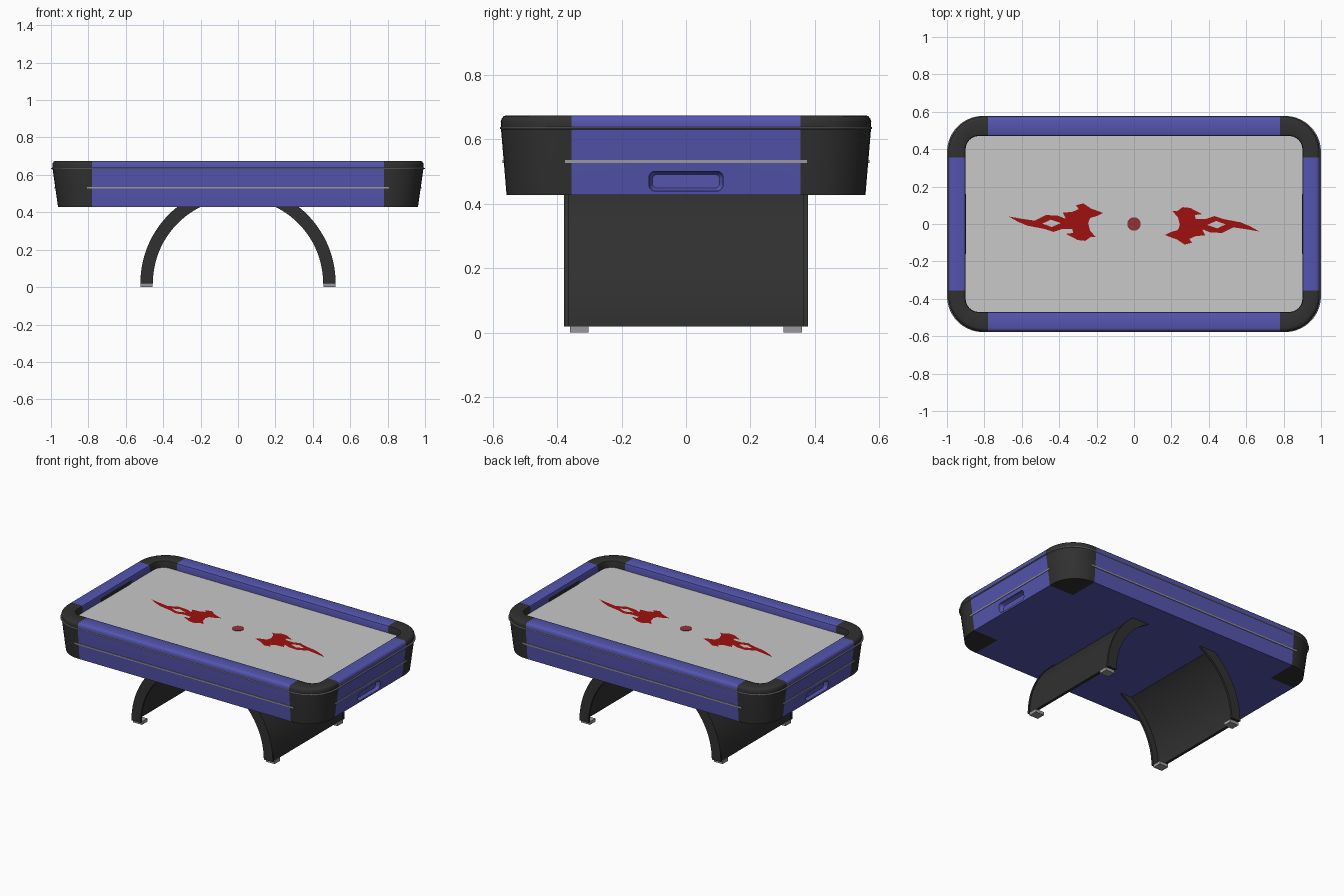
import bpy, bmesh, math

if "Cube" in bpy.data.objects:
    bpy.data.objects.remove(bpy.data.objects["Cube"])

def material(name, r, g, b):
    m = bpy.data.materials.new(name)
    m.diffuse_color = (r, g, b, 1)
    m.use_nodes = True
    m.node_tree.nodes["Principled BSDF"].inputs["Base Color"].default_value = m.diffuse_color
    return m

BLUE = material("blue_panel", 0.09, 0.09, 0.43)
BLACK = material("black_plastic", 0.03, 0.03, 0.03)
WHITE = material("playfield_grey", 0.58, 0.58, 0.58)
GREY = material("trim_grey", 0.33, 0.32, 0.32)
RED = material("flame_red", 0.35, 0.005, 0.005)
DOT = material("centre_dot_red", 0.28, 0.035, 0.04)

def finish(name, bm, mats, smooth=True):
    bmesh.ops.recalc_face_normals(bm, faces=bm.faces)
    me = bpy.data.meshes.new(name)
    bm.to_mesh(me)
    bm.free()
    for m in mats:
        me.materials.append(m)
    ob = bpy.data.objects.new(name, me)
    bpy.context.collection.objects.link(ob)
    if smooth:
        smooth_object(ob)
    return ob

def activate(ob):
    bpy.ops.object.select_all(action='DESELECT')
    ob.select_set(True)
    bpy.context.view_layer.objects.active = ob

def smooth_object(ob):
    activate(ob)
    bpy.ops.object.shade_smooth_by_angle(angle=math.radians(35))

def mirror(ob, x, y):
    mod = ob.modifiers.new("mirror", 'MIRROR')
    mod.use_axis = (x, y, False)
    mod.use_clip = False
    mod.use_mirror_merge = False

def box(name, lo, hi, mat):
    bm = bmesh.new()
    bmesh.ops.create_cube(bm, size=1)
    for v in bm.verts:
        v.co = [(l + h) / 2 + c * (h - l) for l, h, c in zip(lo, hi, v.co)]
    return finish(name, bm, [mat], False)

CX, CY, SEG = 0.78, 0.355, 10      # where the black corners begin
N = SEG + 3                        # points per corner

def ring(hx, hy, r):
    """Rounded rectangle, counter-clockwise, split where the colours change."""
    pts = []
    for sx, sy in ((1, 1), (-1, 1), (-1, -1), (1, -1)):
        q = [(hx, CY)]
        for i in range(SEG + 1):
            a = math.pi / 2 * i / SEG
            q.append((hx - r + r * math.cos(a), hy - r + r * math.sin(a)))
        q.append((CX, hy))
        if sx * sy < 0:
            q.reverse()
        pts += [(x * sx, y * sy) for x, y in q]
    return pts

def loft(bm, profile):
    """Skin rings (half x, half y, radius, z); corners get material 1."""
    loops = [[bm.verts.new((x, y, z)) for x, y in ring(hx, hy, r)] for hx, hy, r, z in profile]
    for a, b in zip(loops, loops[1:]):
        for i in range(len(a)):
            j = (i + 1) % len(a)
            f = bm.faces.new((a[i], a[j], b[j], b[i]))
            f.material_index = int(i % N != N - 1)
    return loops

# cabinet: outer wall, rounded rail, inner wall, playfield and underside
FLOOR = 0.627
bm = bmesh.new()
loops = loft(bm, [(0.962, 0.557, 0.170, 0.428), (0.991, 0.574, 0.190, 0.630),
                  (0.993, 0.575, 0.190, 0.655), (0.990, 0.572, 0.188, 0.665),
                  (0.984, 0.566, 0.184, 0.672), (0.974, 0.557, 0.178, 0.675),
                  (0.912, 0.482, 0.082, 0.675), (0.903, 0.473, 0.073, 0.671),
                  (0.900, 0.470, 0.070, 0.663), (0.900, 0.470, 0.070, FLOOR)])
bm.faces.new(loops[-1]).material_index = 2
base, cross = loops[0], []
for k, (sx, sy) in enumerate(((1, 1), (-1, 1), (-1, -1), (1, -1))):
    c = bm.verts.new((sx * CX, sy * CY, 0.428))
    part = base[k * N:(k + 1) * N]
    bm.faces.new(part + [c]).material_index = 1
    cross += [part[0], c, part[-1]]
bm.faces.new(cross)
cabinet = finish("cabinet", bm, [BLUE, BLACK, WHITE], False)

# recessed hand grips cut into both ends
def grip(side):
    bm = bmesh.new()
    sections = []
    for x, hy, hz, r in ((1.0, 0.118, 0.033, 0.020), (0.955, 0.114, 0.030, 0.019),
                         (0.942, 0.104, 0.021, 0.014)):
        sec = []
        for sy, sz, a0 in ((1, 1, 0), (-1, 1, 90), (-1, -1, 180), (1, -1, 270)):
            for i in range(6):
                a = math.radians(a0 + 18 * i)
                sec.append(bm.verts.new((side * x, sy * (hy - r) + r * math.cos(a),
                                         0.470 + sz * (hz - r) + r * math.sin(a))))
        sections.append(sec)
    for a, b in zip(sections, sections[1:]):
        for i in range(len(a)):
            j = (i + 1) % len(a)
            bm.faces.new((a[i], a[j], b[j], b[i]))
    bm.faces.new(sections[0])
    bm.faces.new(sections[-1])
    return finish("grip_cutter", bm, [BLUE], False)

for side in (-1, 1):
    cutter = grip(side)
    cutter.hide_render = True
    mod = cabinet.modifiers.new("grip", 'BOOLEAN')
    mod.operation, mod.solver, mod.object = 'DIFFERENCE', 'EXACT', cutter
    activate(cabinet)
    bpy.ops.object.modifier_apply(modifier=mod.name)
    bpy.data.objects.remove(cutter)
smooth_object(cabinet)

# thin trim band around the whole cabinet
bm = bmesh.new()
loft(bm, [(0.985, 0.570, 0.185, 0.631), (0.998, 0.577, 0.192, 0.632), (1.0, 0.578, 0.193, 0.635),
          (0.998, 0.577, 0.192, 0.638), (0.985, 0.570, 0.185, 0.639)])
for f in bm.faces:
    f.material_index = 0
finish("trim_band", bm, [GREY])

# straight pinstripes on the four walls
mirror(box("long_stripe", (-0.808, 0.560, 0.527), (0.808, 0.570, 0.536), GREY), False, True)
mirror(box("end_stripe", (0.970, -0.375, 0.527), (0.980, 0.375, 0.536), GREY), True, False)

# goal slots on the inner end walls
mirror(box("goal_slot", (0.897, -0.16, FLOOR), (0.902, 0.16, 0.645), BLACK), True, False)

# curved legs: thin sheet with deeper bands along both edges
def arc(name, r0, r1, y0, y1):
    bm = bmesh.new()
    end, n, rows = math.radians(64), 24, []
    for i in range(n + 1):
        a = end * i / n
        rows.append([bm.verts.new((r * math.cos(a), y0, 0.02 + r * math.sin(a))) for r in (r0, r1)])
    faces = [bm.faces.new((p[0], p[1], q[1], q[0])) for p, q in zip(rows, rows[1:])]
    out = bmesh.ops.extrude_face_region(bm, geom=faces, use_keep_orig=True)
    for v in out["geom"]:
        if isinstance(v, bmesh.types.BMVert):
            v.co.y = y1
    return finish(name, bm, [BLACK])

mirror(arc("leg_sheet", 0.498, 0.517, -0.366, 0.366), True, False)
mirror(arc("leg_edge_band", 0.455, 0.522, 0.364, 0.378), True, True)

# feet
mirror(box("foot", (0.457, 0.302, 0.0), (0.522, 0.360, 0.021), GREY), True, True)

# flame artwork, upper and lower halves around the eye-shaped gap (centimetres)
UPPER = [(-67, 4), (-59.5, 2.7), (-53, 1.8), (-47, 4.8), (-40.5, 4.4), (-36.5, 2.8), (-38, 6),
         (-33, 6.5), (-29.5, 8), (-31, 10), (-27, 11), (-23, 8.3), (-16.5, 5.9), (-20, 4.2),
         (-23.5, 3.2), (-24.5, 0.5), (-39, 0.5), (-44.5, 2.3), (-49, 0.2), (-56, 0.5)]
LOWER = [(-56, 0.5), (-49, 0.2), (-44, -1.6), (-39, 0.5), (-24.5, 0.5), (-23.5, -3.5),
         (-20.5, -7), (-23, -6.8), (-26, -9), (-30, -8.6), (-36.5, -5.3), (-32.5, -4.8),
         (-33, -2.8), (-38.5, -2.7), (-43, -4.2), (-48, -2.6), (-57, -0.9), (-62, 1.2), (-67, 4)]
bm = bmesh.new()
for turn in (1, -1):
    for shape in (UPPER, LOWER):
        f = bm.faces.new([bm.verts.new((turn * x / 100, turn * y / 100, FLOOR + 0.002))
                          for x, y in shape])
        f.normal_update()
        if f.normal.z < 0:
            f.normal_flip()
me = bpy.data.meshes.new("flames")
bm.to_mesh(me)
bm.free()
me.materials.append(RED)
bpy.context.collection.objects.link(bpy.data.objects.new("flames", me))

# centre spot
bm = bmesh.new()
bmesh.ops.create_cone(bm, cap_ends=True, segments=32, radius1=0.036, radius2=0.036, depth=0.003)
bmesh.ops.translate(bm, verts=bm.verts, vec=(0, 0, FLOOR + 0.001))
finish("centre_spot", bm, [DOT])
